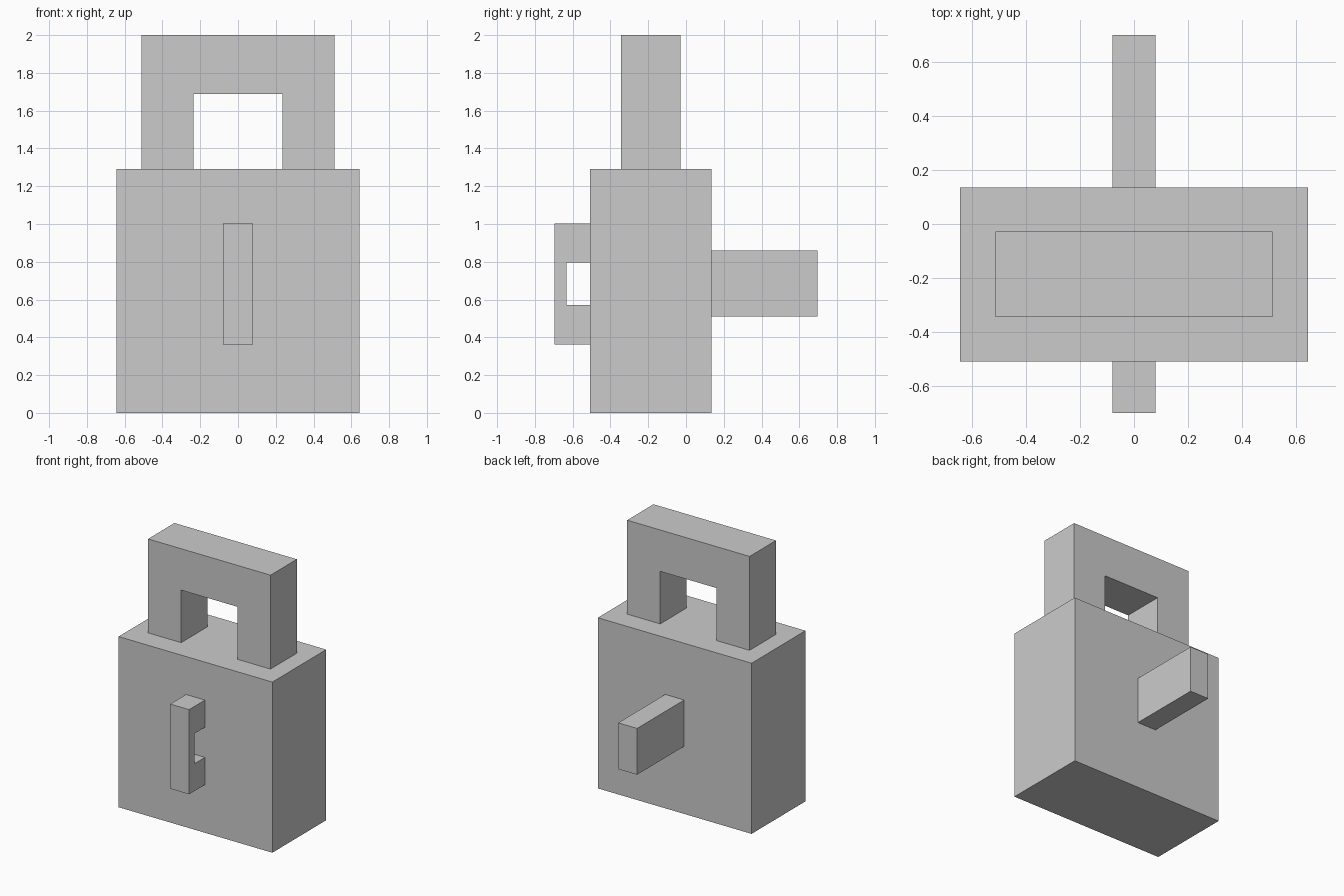
import bpy
import bmesh
from mathutils import Vector

if "Cube" in bpy.data.objects:
    bpy.data.objects.remove(bpy.data.objects["Cube"])


def prism(name, points, depth):
    """Extrude a flat 3D outline along the depth vector."""
    bm = bmesh.new()
    face = bm.faces.new([bm.verts.new(p) for p in points])
    ext = bmesh.ops.extrude_face_region(bm, geom=[face], use_keep_orig=True)
    verts = [g for g in ext["geom"] if isinstance(g, bmesh.types.BMVert)]
    bmesh.ops.translate(bm, verts=verts, vec=Vector(depth))
    bmesh.ops.recalc_face_normals(bm, faces=bm.faces)
    mesh = bpy.data.meshes.new(name)
    bm.to_mesh(mesh)
    bm.free()
    obj = bpy.data.objects.new(name, mesh)
    bpy.context.collection.objects.link(obj)
    return obj


def box(name, lo, hi):
    (x0, y0, z0), (x1, y1, z1) = lo, hi
    return prism(name, [(x0, y0, z0), (x1, y0, z0), (x1, y1, z0), (x0, y1, z0)],
                 (0, 0, z1 - z0))


def arch(a0, a1, b0, b1, base, inner, outer):
    """U outline: legs span a0..a1 and b0..b1, bridge spans inner..outer."""
    return [(a0, base), (a0, outer), (b1, outer), (b1, base),
            (b0, base), (b0, inner), (a1, inner), (a1, base)]


FRONT, BACK, TOP = -0.508, 0.135, 1.29   # body faces
HALF = 0.079                             # half width of handle and bar

# Main block
box("body", (-0.643, FRONT, 0), (0.643, BACK, TOP))

# Square shackle standing on the block
prism("shackle",
      [(x, -0.343, z) for x, z in arch(-0.512, -0.235, 0.235, 0.512, TOP, 1.687, 2.0)],
      (0, 0.315, 0))

# Front pull handle
prism("front_handle",
      [(-HALF, y, z) for z, y in arch(0.363, 0.57, 0.797, 1.003, FRONT, -0.633, -0.697)],
      (2 * HALF, 0, 0))

# Rear bar
box("rear_bar", (-HALF, BACK, 0.511), (HALF, 0.697, 0.861))
